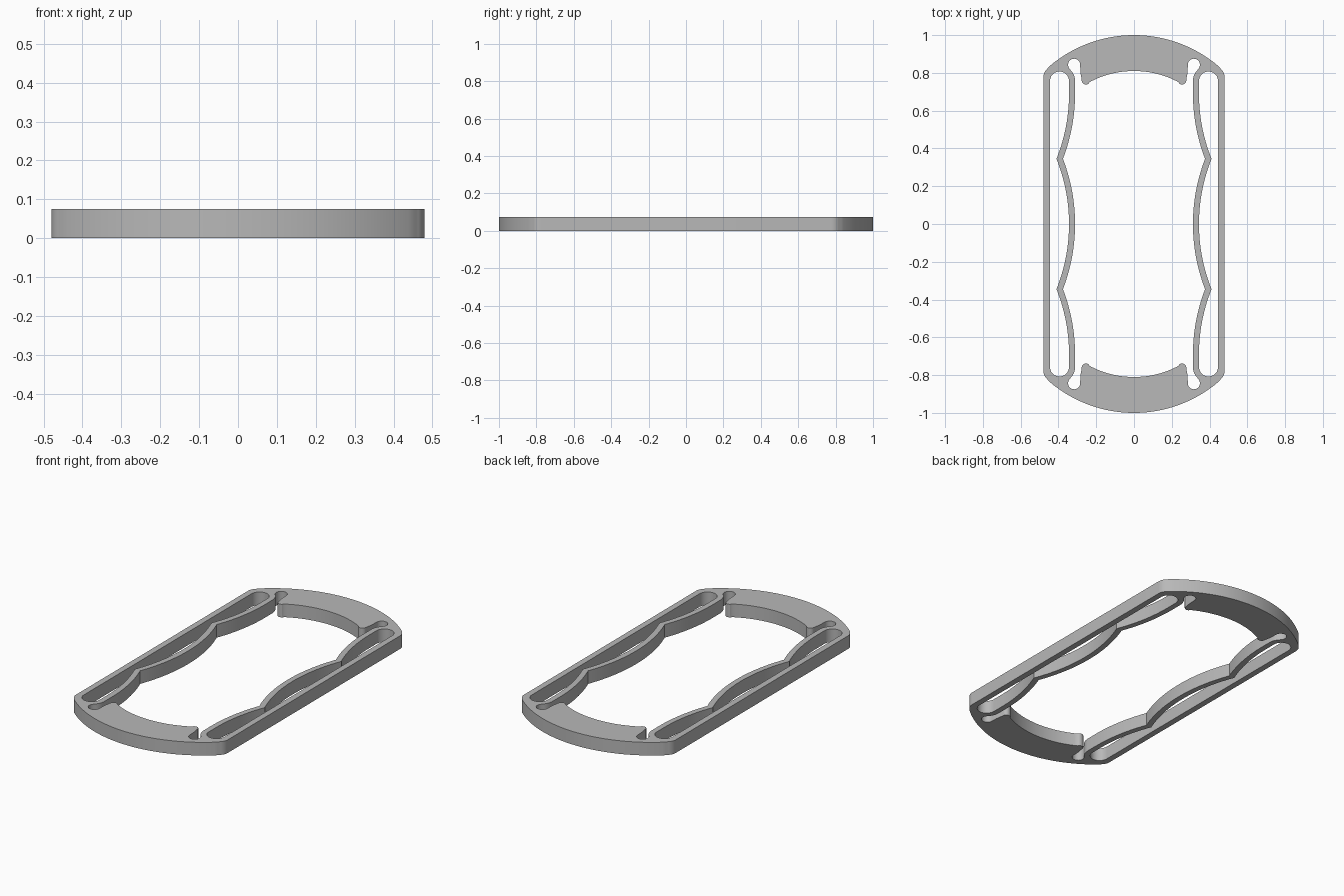
import bpy
import bmesh
from math import cos, sin, radians, sqrt

HEIGHT = 0.075
KINK = 0.345          # where neighbouring spring waves meet
WAVE_X = 1.272        # centre of the spring wave arcs

old = bpy.data.objects.get("Cube")
if old:
    bpy.data.objects.remove(old, do_unlink=True)


def arc(cx, cy, r, start, end, steps):
    """Points along a circular arc, angles in degrees."""
    angles = [radians(start + (end - start) * i / steps) for i in range(steps + 1)]
    return [(cx + r * cos(a), cy + r * sin(a)) for a in angles]


def wave(r, steps=14):
    """Spring wall edge from the middle up to the end of the second wave."""
    pts = []
    for cy, y0, y1 in ((0, 0, KINK), (2 * KINK, KINK, 2 * KINK)):
        for i in range(steps + 1):
            y = y0 + (y1 - y0) * i / steps
            pts.append((WAVE_X - sqrt(r * r - (y - cy) ** 2), y))
    return pts


def mirror_x(pts):
    return pts + [(-x, y) for x, y in reversed(pts)]


def mirror_y(pts):
    return pts + [(x, -y) for x, y in reversed(pts)]


def clean(pts):
    """Drop points that repeat their neighbour."""
    return [p for i, p in enumerate(pts)
            if abs(p[0] - pts[i - 1][0]) + abs(p[1] - pts[i - 1][1]) > 1e-4]


# Outer rim: straight sides, rounded corners, arched ends
outer = [(0.48, 0)] + arc(0.42, 0.776, 0.06, 0, 50, 8) + arc(0, 0.31, 0.69, 49, 90, 28)
outer = mirror_y(mirror_x(outer))

# Middle opening: spring wall, keyhole notch, rounded tooth, inner arch
opening = wave(0.96)
opening += arc(0.395, 0.757, 0.083, 180, 132, 6)
opening += arc(0.317, 0.843, 0.032, -25, 180, 14)
opening += [(0.284, 0.81), (0.281, 0.785)]
opening += arc(0.254, 0.761, 0.023, 10, -125, 8)[0:]
opening += arc(0, 0.31, 0.5, 62, 90, 16)
opening = mirror_y(mirror_x(opening))

# Long slot between the spring wall and the side rail
slot = wave(0.928) + arc(0.3945, 0.757, 0.0505, 180, 0, 18) + [(0.445, 0)]
slot_left = mirror_y(slot)
slot_right = [(-x, y) for x, y in slot_left]

# Filled and extruded outline
curve = bpy.data.curves.new("spring_frame_outline", "CURVE")
curve.dimensions = "2D"
curve.fill_mode = "BOTH"
curve.extrude = HEIGHT / 2
for loop in (outer, opening, slot_left, slot_right):
    loop = clean(loop)
    spline = curve.splines.new("POLY")
    spline.points.add(len(loop) - 1)
    for point, (x, y) in zip(spline.points, loop):
        point.co = (x, y, 0, 1)
    spline.use_cyclic_u = True

outline = bpy.data.objects.new("spring_frame_outline", curve)
bpy.context.collection.objects.link(outline)
bpy.context.view_layer.update()
mesh = bpy.data.meshes.new_from_object(
    outline.evaluated_get(bpy.context.evaluated_depsgraph_get()))
bpy.data.objects.remove(outline, do_unlink=True)

# Weld caps to walls and stand the frame on the floor
bm = bmesh.new()
bm.from_mesh(mesh)
bmesh.ops.remove_doubles(bm, verts=bm.verts, dist=1e-5)
bmesh.ops.translate(bm, verts=bm.verts, vec=(0, 0, HEIGHT / 2))
bmesh.ops.recalc_face_normals(bm, faces=bm.faces)
bm.to_mesh(mesh)
bm.free()

frame = bpy.data.objects.new("spring_frame", mesh)
bpy.context.collection.objects.link(frame)

# Plain grey
grey = bpy.data.materials.new("plain_grey")
grey.use_nodes = True
colour = (0.48, 0.48, 0.48, 1)
grey.diffuse_color = colour
grey.node_tree.nodes["Principled BSDF"].inputs["Base Color"].default_value = colour
mesh.materials.clear()
mesh.materials.append(grey)

bpy.ops.object.select_all(action="DESELECT")
frame.select_set(True)
bpy.context.view_layer.objects.active = frame
bpy.ops.object.shade_smooth_by_angle(angle=radians(30))
